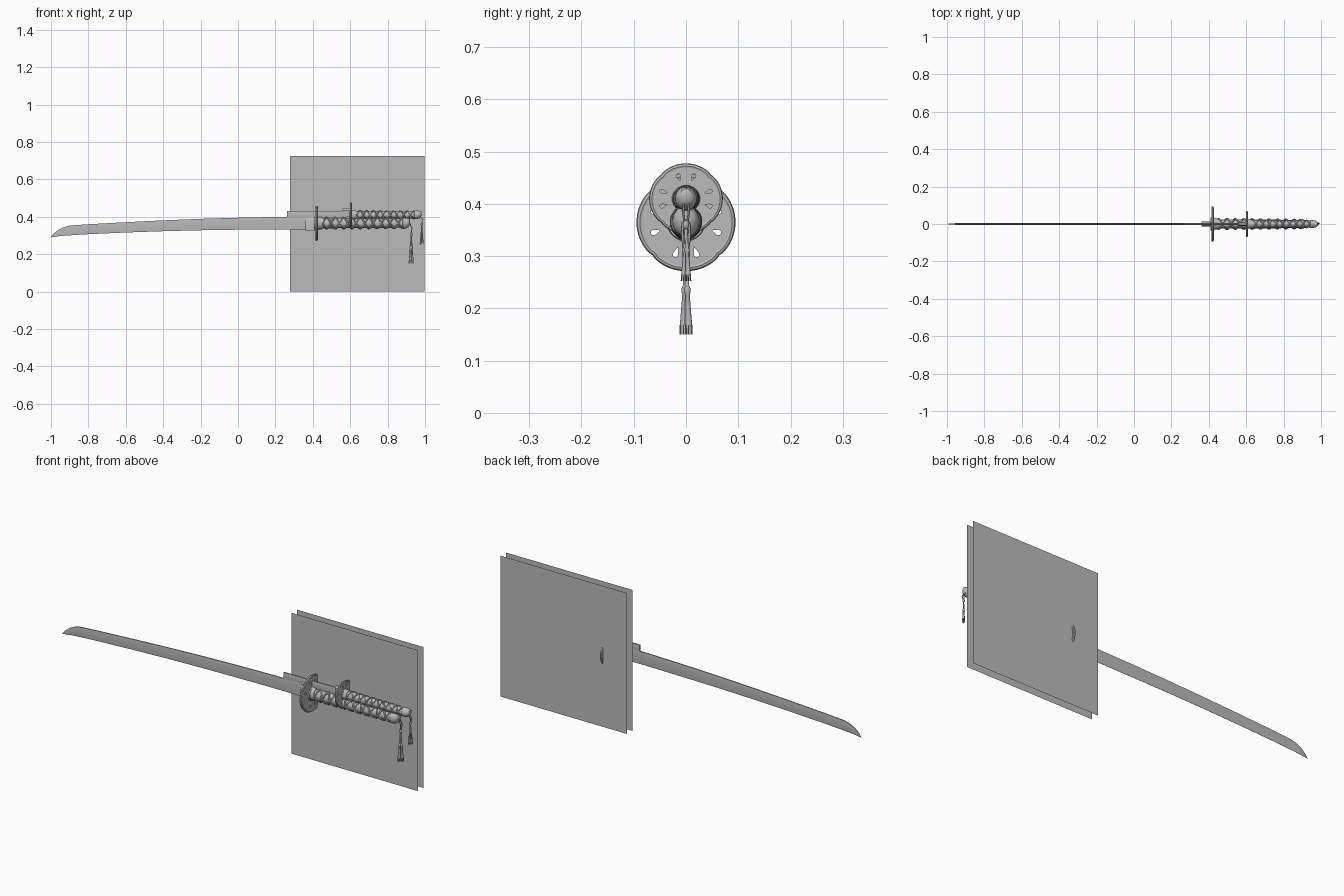
import bpy, bmesh, math
from mathutils import Vector

if "Cube" in bpy.data.objects:
    bpy.data.objects.remove(bpy.data.objects["Cube"])

grey = bpy.data.materials.new("grey")
grey.diffuse_color = (0.5, 0.5, 0.5, 1)
grey.use_nodes = True
grey.node_tree.nodes["Principled BSDF"].inputs["Base Color"].default_value = grey.diffuse_color


def finish(obj, smooth=True, angle=35):
    if not obj.data.materials:
        obj.data.materials.append(grey)
    if smooth:
        bpy.ops.object.select_all(action='DESELECT')
        obj.select_set(True)
        bpy.context.view_layer.objects.active = obj
        bpy.ops.object.shade_smooth_by_angle(angle=math.radians(angle))
    return obj


def loft(name, rings, smooth=True):
    """Skin a list of equal-length closed rings and cap both ends."""
    bm = bmesh.new()
    vs = [[bm.verts.new(p) for p in r] for r in rings]
    n = len(rings[0])
    for a, b in zip(vs, vs[1:]):
        for i in range(n):
            bm.faces.new((a[i], a[(i + 1) % n], b[(i + 1) % n], b[i]))
    bm.faces.new(vs[0])
    bm.faces.new(vs[-1][::-1])
    bmesh.ops.recalc_face_normals(bm, faces=bm.faces)
    me = bpy.data.meshes.new(name)
    bm.to_mesh(me)
    bm.free()
    obj = bpy.data.objects.new(name, me)
    bpy.context.collection.objects.link(obj)
    return finish(obj, smooth)


def oval(x, z, ry, rz, n=24):
    return [(x, ry * math.cos(2 * math.pi * i / n), z + rz * math.sin(2 * math.pi * i / n)) for i in range(n)]


def disc(cx, cy, z, r, n=12):
    return [(cx + r * math.cos(2 * math.pi * i / n), cy + r * math.sin(2 * math.pi * i / n), z) for i in range(n)]


def curve(name, paths, bevel=0.0, extrude=0.0, closed=False, flat=False, res=1):
    """Make a curve object from point paths and turn it into a mesh."""
    cu = bpy.data.curves.new(name, 'CURVE')
    cu.dimensions = '2D' if flat else '3D'
    if flat:
        cu.fill_mode = 'BOTH'
    cu.bevel_depth, cu.extrude, cu.bevel_resolution = bevel, extrude, res
    cu.use_fill_caps = not flat
    for path in paths:
        sp = cu.splines.new('POLY')
        sp.points.add(len(path) - 1)
        for p, q in zip(sp.points, path):
            p.co = (*q, 1) if len(q) == 3 else (*q, 0, 1)
        sp.use_cyclic_u = closed
    tmp = bpy.data.objects.new(name + "_path", cu)
    bpy.context.collection.objects.link(tmp)
    dg = bpy.context.evaluated_depsgraph_get()
    me = bpy.data.meshes.new_from_object(tmp.evaluated_get(dg))
    bpy.data.objects.remove(tmp)
    me.name = name
    obj = bpy.data.objects.new(name, me)
    bpy.context.collection.objects.link(obj)
    return finish(obj)


def blade(name, stations, half):
    """Wedge section: flat spine, side ridge, sharp lower edge."""
    rings = []
    for x, top, low in stations:
        h = top - low
        t = half * min(1, h / 0.04)
        ridge = top - 0.3 * h
        rings.append([(x, -t * .6, top), (x, -t, ridge), (x, -t * .1, low),
                      (x, t * .1, low), (x, t, ridge), (x, t * .6, top)])
    loft(name, rings)


def guard(name, x, z, ry, rz, t):
    """Four-lobed plate with teardrop openings and a raised rim."""
    def outline(k):
        pts = []
        for i in range(72):
            a = 2 * math.pi * i / 72
            r = k * (0.95 + 0.05 * math.sqrt(abs(math.cos(2 * a))))
            pts.append((r * ry * math.cos(a), r * rz * math.sin(a)))
        return pts
    paths = [outline(0.98)]
    for q in range(4):
        for off in (-18, 18):
            a = math.radians(90 * q + off)
            ca, sa = math.cos(a), math.sin(a)
            tear = []
            for i in range(12):
                b = 2 * math.pi * i / 12
                u = 0.66 + 0.11 * math.cos(b)
                v = 0.055 * math.sin(b) * (1 + math.cos(b)) * 0.8
                tear.append(((u * ca - v * sa) * ry, (u * sa + v * ca) * rz))
            paths.append(tear)
    plate = curve(name, paths, extrude=t / 2, closed=True, flat=True)
    # local x -> world y, local y -> world z, local z -> world x
    for v in plate.data.vertices:
        a, b, c = v.co
        v.co = (x + c, a, z + b)
    rim = [(x, a, z + b) for a, b in outline(0.96)]
    curve(name + "_rim", [rim], bevel=t * 0.65, closed=True, res=2)
    for s in (-1, 1):  # washers
        loft(name + "_washer", [oval(x + s * t * .4, z, ry * .4, rz * .4),
                                oval(x + s * t * 1.1, z, ry * .38, rz * .38)])


def handle(name, x0, x1, z, ry, rz, pitch):
    """Oval grip with end fittings and crossing wrap bands."""
    L = x1 - x0

    def taper(x):
        return 1 - 0.15 * (x - x0) / L
    loft(name, [oval(x, z, ry * .85 * taper(x), rz * .85 * taper(x)) for x in (x0, x1 - .02)])
    loft(name + "_collar", [oval(x0, z, ry, rz), oval(x0 + .022, z, ry, rz)])
    # pommel cap, rounded with its underside sloping up
    rings = []
    for f, k, lift in ((0, .9, 0), (.05, 1, 0), (.5, .97, .02), (.8, .8, .12), (.95, .55, .25), (1, .25, .32)):
        rings.append(oval(x1 - .04 + .04 * f, z + lift * rz, ry * k * .88, rz * k * .92))
    loft(name + "_pommel", rings)
    # wrap
    a, b = x0 + .024, x1 - .042
    steps = int((b - a) / pitch * 16)
    paths = []
    for d in (-1, 1):
        for start in (0, math.pi):
            p = []
            for i in range(steps + 1):
                x = a + (b - a) * i / steps
                th = d * math.pi * (x - a) / pitch + start
                k = (.9 + .035 * math.cos(2 * th) * d) * taper(x)
                p.append((x, ry * k * math.cos(th), z + rz * k * math.sin(th)))
            paths.append(p)
    curve(name + "_wrap", paths, bevel=rz * .15, res=1)


def tassel(name, x, top, knot, bottom, w):
    """Cord loop, knot and two flared fringed strands."""
    cords = [[(x - .012, s * w * .3, top), (x + .004, s * w * .5, (top + knot) / 2), (x, s * w * .2, knot)]
             for s in (-1, 1)]
    curve(name + "_cord", cords, bevel=w * .2)
    bpy.ops.mesh.primitive_uv_sphere_add(segments=12, ring_count=8, radius=1, location=(x, 0, knot))
    k = bpy.context.object
    k.name = name + "_knot"
    k.scale = (w * .55, w * .55, w * .8)
    finish(k)
    H = knot - bottom
    for s in (-1, 1):
        def centre(f):
            return x + s * w * .45 * f, s * w * .4 * f
        prof = ((0, .22), (.4, .28), (.43, .42), (.48, .42), (.51, .3), (.9, .5))
        loft(name + "_strand", [disc(*centre(f), knot - H * f, w * r) for f, r in prof])
        cx, cy = centre(.9)
        fringe = []
        for i in range(8):
            c, d = math.cos(i * math.pi / 4) * w * .42, math.sin(i * math.pi / 4) * w * .42
            fringe.append([(cx + c, cy + d, knot - H * .88), (cx + c * 1.1, cy + d * 1.1, bottom)])
        curve(name + "_fringe", fringe, bevel=w * .1, res=0)


# Long sword
blade("long_blade", [(-1, .292, .290), (-.985, .311, .2925), (-.96, .331, .296), (-.93, .345, .299),
                     (-.9, .353, .301), (-.8, .360, .307), (-.6, .371, .316), (-.4, .381, .323),
                     (-.2, .389, .328), (0, .395, .331), (.2, .399, .333), (.40, .401, .333)], .0045)
loft("long_blade_collar", [[(x, -.006, .395), (x, -.013, .38), (x, -.010, .328), (x, .010, .328),
                            (x, .013, .38), (x, .006, .395)] for x in (.362, .415)])
guard("long_guard", .42, .365, .092, .091, .010)
handle("long_handle", .428, .92, .366, .030, .033, .045)
tassel("long_tassel", .926, .375, .305, .150, .014)

# Short sword
blade("short_blade", [(.262, .431, .388), (.4, .431, .388), (.58, .432, .389)], .006)
loft("short_blade_collar", [[(x, -.006, .444), (x, -.012, .435), (x, -.009, .398), (x, .009, .398),
                             (x, .012, .435), (x, .006, .444)] for x in (.56, .6)])
guard("short_guard", .604, .41, .068, .065, .008)
handle("short_handle", .61, .982, .410, .024, .025, .036)
tassel("short_tassel", .982, .41, .36, .252, .011)

# Two upright backing panels
for i, y in enumerate((.040, .083)):
    me = bpy.data.meshes.new("backing_panel")
    me.from_pydata([(.277, y, 0), (.997, y, 0), (.997, y, .725), (.277, y, .725)], [], [(0, 1, 2, 3)])
    panel = bpy.data.objects.new("backing_panel_%d" % (i + 1), me)
    bpy.context.collection.objects.link(panel)
    finish(panel, smooth=False)
